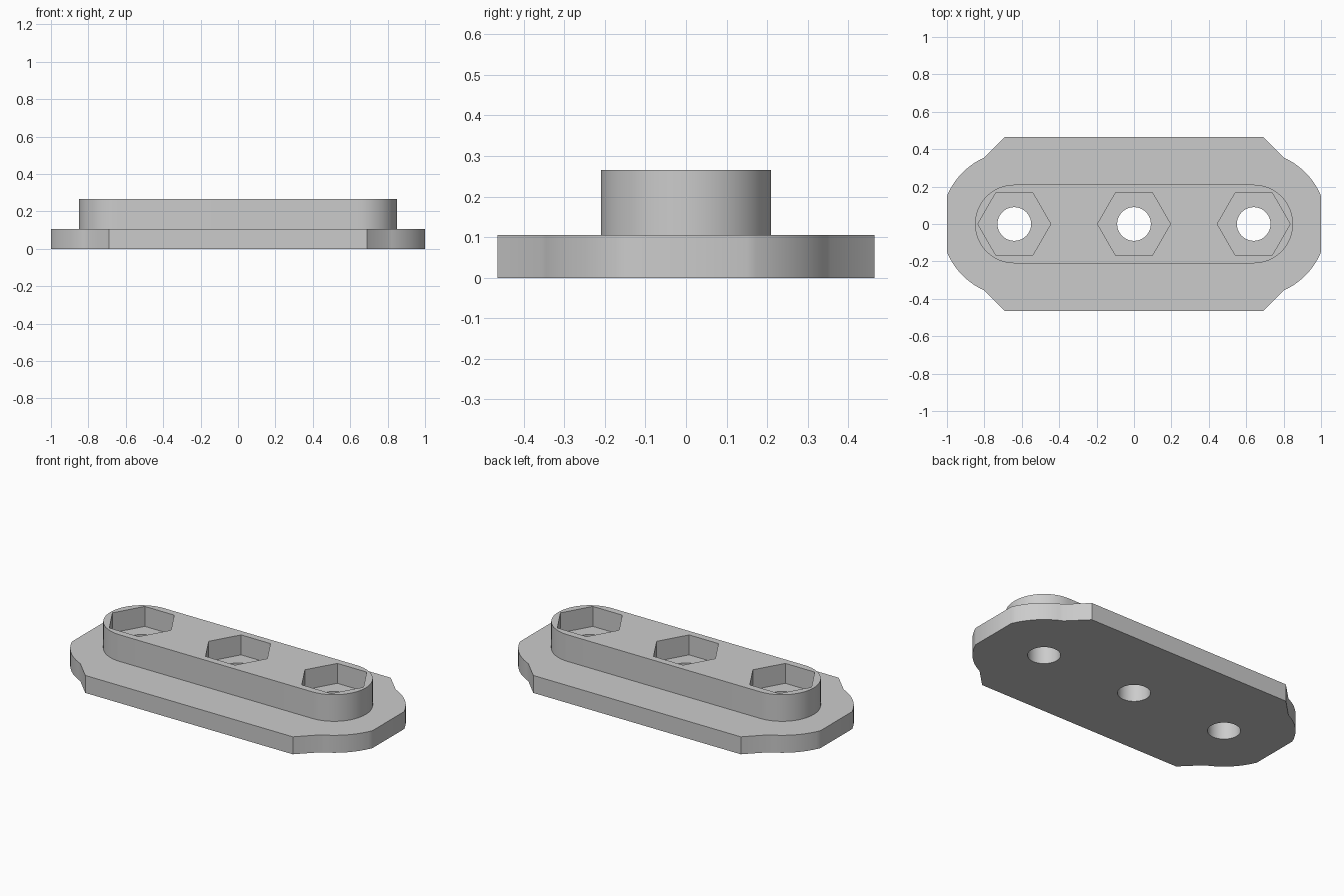
import bpy, bmesh
from math import sin, cos, pi, atan2, radians

cube = bpy.data.objects.get("Cube")
if cube:
    bpy.data.objects.remove(cube, do_unlink=True)

SPACING = 0.64      # distance between bolt holes
PLATE_TOP = 0.105
BOSS_TOP = 0.265
POCKET_FLOOR = 0.145

grey = bpy.data.materials.new("plain grey")
grey.use_nodes = True
colour = (0.6, 0.6, 0.6, 1)
grey.diffuse_color = colour
grey.node_tree.nodes["Principled BSDF"].inputs["Base Color"].default_value = colour


def arc(cx, radius, start, end, steps):
    return [(cx + radius * cos(start + (end - start) * i / steps),
             radius * sin(start + (end - start) * i / steps)) for i in range(steps + 1)]


def prism(name, outline, z0, z1):
    bm = bmesh.new()
    face = bm.faces.new([bm.verts.new((x, y, z0)) for x, y in outline])
    top = bmesh.ops.extrude_face_region(bm, geom=[face])["geom"]
    bmesh.ops.translate(bm, vec=(0, 0, z1 - z0),
                        verts=[v for v in top if isinstance(v, bmesh.types.BMVert)])
    bmesh.ops.recalc_face_normals(bm, faces=bm.faces)
    mesh = bpy.data.meshes.new(name)
    bm.to_mesh(mesh)
    bm.free()
    mesh.materials.append(grey)
    obj = bpy.data.objects.new(name, mesh)
    bpy.context.collection.objects.link(obj)
    return obj


def combine(target, tool, operation):
    mod = target.modifiers.new(operation.lower(), 'BOOLEAN')
    mod.operation, mod.solver, mod.object = operation, 'EXACT', tool
    bpy.context.view_layer.objects.active = target
    bpy.ops.object.modifier_apply(modifier=mod.name)
    bpy.data.objects.remove(tool, do_unlink=True)


# Base plate: chamfered corners running into clipped round ends
quarter = arc(SPACING, 0.39, atan2(0.15, 0.36), atan2(0.355, 0.16), 12) + [(0.69, 0.465)]
half = quarter + [(-x, y) for x, y in reversed(quarter)]
mount = prism("mounting_plate", half + [(-x, -y) for x, y in half], 0, PLATE_TOP)

# Raised boss with round ends
boss = arc(SPACING, 0.21, -pi / 2, pi / 2, 32) + arc(-SPACING, 0.21, pi / 2, 3 * pi / 2, 32)
combine(mount, prism("raised_boss", boss, PLATE_TOP, BOSS_TOP), 'UNION')

# Hexagonal nut pockets and through holes
for x in (-SPACING, 0, SPACING):
    pocket = arc(x, 0.195, 0, 2 * pi, 6)[:-1]
    combine(mount, prism("nut_pocket", pocket, POCKET_FLOOR, BOSS_TOP + 0.1), 'DIFFERENCE')
    hole = arc(x, 0.09, 0, 2 * pi, 48)[:-1]
    combine(mount, prism("bolt_hole", hole, -0.1, BOSS_TOP), 'DIFFERENCE')

# Smooth curved walls, keep edges sharp
bpy.ops.object.select_all(action='DESELECT')
mount.select_set(True)
bpy.context.view_layer.objects.active = mount
bpy.ops.object.shade_smooth_by_angle(angle=radians(25))
